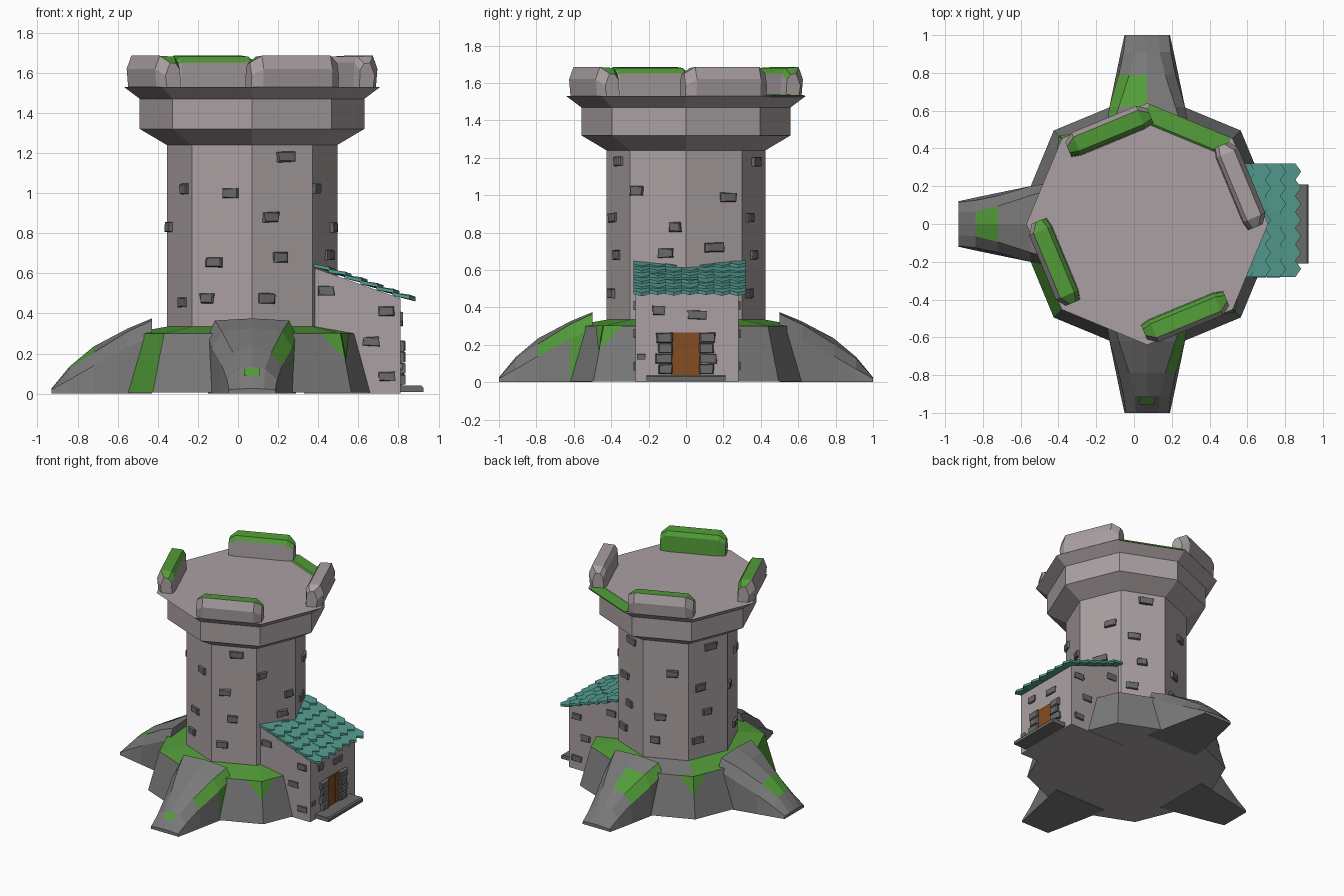
import bpy, bmesh, math, random
from mathutils import Vector

if "Cube" in bpy.data.objects:
    bpy.data.objects.remove(bpy.data.objects["Cube"])

random.seed(4)
CX = 0.07                      # tower axis
C22 = math.cos(math.pi / 8)


def material(name, rgb):
    m = bpy.data.materials.new(name)
    m.diffuse_color = (*rgb, 1)
    m.use_nodes = True
    m.node_tree.nodes["Principled BSDF"].inputs["Base Color"].default_value = m.diffuse_color
    return m


PLASTER = material("pale stone", (0.40, 0.35, 0.36))
ROCK = material("rock grey", (0.19, 0.19, 0.19))
BRICK = material("brick grey", (0.145, 0.145, 0.145))
MOSS = material("moss green", (0.085, 0.33, 0.04))
TILE = material("teal tile", (0.09, 0.34, 0.28))
WOOD = material("door wood", (0.23, 0.075, 0.016))


def build(name, verts, faces, mats, idx=None, fix=True):
    me = bpy.data.meshes.new(name)
    me.from_pydata([tuple(v) for v in verts], [], faces)
    for m in mats:
        me.materials.append(m)
    if idx:
        me.polygons.foreach_set("material_index", idx)
    if fix:
        bm = bmesh.new()
        bm.from_mesh(me)
        bmesh.ops.recalc_face_normals(bm, faces=bm.faces)
        bm.to_mesh(me)
        bm.free()
    ob = bpy.data.objects.new(name, me)
    bpy.context.collection.objects.link(ob)
    return ob


def polar(deg, d, t, z):
    """Point at radial distance d and sideways offset t from the tower axis."""
    a = math.radians(deg)
    return Vector((CX + d * math.cos(a) - t * math.sin(a),
                   d * math.sin(a) + t * math.cos(a), z))


def loft(sections, closed=True):
    """Bridge equal-length point loops; returns verts and faces with end caps last."""
    n = len(sections[0])
    verts = [p for s in sections for p in s]
    faces = [(i * n + j, i * n + (j + 1) % n, (i + 1) * n + (j + 1) % n, (i + 1) * n + j)
             for i in range(len(sections) - 1) for j in range(n)]
    faces += [tuple(range(n)), tuple(range(len(verts) - n, len(verts)))]
    return verts, faces


def octagon(r, z):
    return [polar(45 * k, r, 0, z) for k in range(8)]


# tower shaft with flared crown
v, f = loft([octagon(r, z) for r, z in
             [(0.425, 0.2), (0.425, 1.24), (0.56, 1.32), (0.56, 1.47), (0.64, 1.53)]])
build("tower", v, f, [PLASTER])

# rocky octagonal base: mossy ledge, one mossy side, pale underside
RB, RT = 0.70, 0.62
v, f = loft([octagon(RB, 0.005), octagon(RT, 0.30), octagon(0.42, 0.335)])
idx = [1 if k == 4 else 0 for k in range(8)] + [0 if k in (2,) else 1 for k in range(8)] + [2, 0]
build("rock_base", v, f, [ROCK, MOSS, PLASTER], idx)

# moss corners draped over the base
v, f = [], []
for k in (3, 7):
    top, low = polar(45 * k, RT, 0, 0.303), polar(45 * k, RB, 0, 0.005)
    tip = top.lerp(low, 0.45)
    for s in (-1, 1):
        side = top.lerp(polar(45 * (k + s), RT, 0, 0.303), 0.22)
        out = polar(45 * k + 22.5 * s, 0.005, 0, 0) - Vector((CX, 0, 0))
        n = len(v)
        v += [p + out for p in (top, side, tip)]
        f.append((n, n + 1, n + 2) if s > 0 else (n, n + 2, n + 1))
build("moss_corners", v, f, [MOSS], fix=False)

# three rock buttresses; mossy faces given as (segment, strip)
SECT = [  # d, bottom half, shoulder half, shoulder z, top half, top z, ridge z
    (0.50, 0.220, 0.220, 0.29, 0.185, 0.365, 0.375),
    (0.62, 0.200, 0.200, 0.23, 0.150, 0.310, 0.325),
    (0.79, 0.165, 0.150, 0.14, 0.095, 0.205, 0.235),
    (0.91, 0.140, 0.125, 0.07, 0.065, 0.125, 0.135),
    (1.00, 0.120, 0.115, 0.02, 0.060, 0.024, 0.026)]
for name, ang, moss in (("front_buttress", 270, {(0, 4), (1, 4), (0, 5)}),
                        ("left_buttress", 180, {(2, 2), (2, 3)}),
                        ("back_buttress", 90, {(0, 4), (1, 4), (1, 3)})):
    secs = [[polar(ang, d, t, z) for t, z in
             ((-b, 0.0), (-s, sz), (-h, tz), (0, rz), (h, tz), (s, sz), (b, 0.0))]
            for d, b, s, sz, h, tz, rz in SECT]
    v, f = loft(secs)
    idx = [1 if (i, j) in moss else 0 for i in range(4) for j in range(7)] + [0, 0]
    build(name, v, f, [ROCK, MOSS], idx)
# small moss patch on the front toe
v = [polar(270, d, t, z) for d, t, z in
     ((0.92, -0.04, 0.126), (0.92, 0.04, 0.126), (0.955, 0.04, 0.088), (0.955, -0.04, 0.088))]
build("moss_toe_patch", v, [(3, 2, 1, 0)], [MOSS], fix=True)

# parapet blocks on every other side of the crown
for k, ang in enumerate((22.5, 112.5, 202.5, 292.5)):
    secs = []
    for t, e in ((-0.235, 1), (-0.185, 0), (0.185, 0), (0.235, 1)):
        drop = 0.035 * e
        secs.append([polar(ang, d, t, z) for d, z in
                     ((0.592 - drop, 1.53), (0.60 - drop, 1.62 - drop), (0.575 - drop, 1.685 - drop),
                      (0.495 + drop / 3, 1.68 - drop), (0.475 + drop / 3, 1.65 - drop),
                      (0.47 + drop / 3, 1.53))])
    v, f = loft(secs)
    green = set() if k == 0 else ({2, 3, 4} if k == 3 else {2, 3})
    idx = [1 if j in green else 0 for i in range(3) for j in range(6)] + [0, 0]
    build("parapet_block_%d" % (k + 1), v, f, [PLASTER, MOSS], idx)

# moss strip along the open back edge of the crown
prof = [(0.49, 1.53), (0.50, 1.538), (0.592, 1.534), (0.592, 1.525)]
v, f = loft([[polar(67.5, d, t, z) for d, z in prof] for t in (-0.235, 0.235)])
build("moss_crown_strip", v, f, [MOSS])

# lean-to house
def yprism(pts, y0, y1):
    return loft([[Vector((x, y, z)) for x, z in pts] for y in (y0, y1)])


Y0, Y1 = -0.27, 0.28
v, f = yprism([(0.33, 0), (0.81, 0), (0.81, 0.475), (0.33, 0.645)], Y0, Y1)
build("house_walls", v, f, [PLASTER])

# overlapping pointed roof tiles
v, f = [], []
W = 0.6 / 7
for i in range(6):
    for j in range(7):
        x0, yc = 0.37 + 0.08 * i, -0.28 + W * (j + 0.5)
        lift = random.uniform(0.010, 0.020)
        shape = [(x0, yc - W / 2, 0), (x0 + 0.085, yc - W / 2, lift), (x0 + 0.115, yc, lift),
                 (x0 + 0.085, yc + W / 2, lift), (x0, yc + W / 2, 0)]
        secs = [[Vector((x, y, 0.642 - 0.36 * (x - 0.38) + l + th)) for x, y, l in shape]
                for th in (-0.013, 0.004)]
        tv, tf = loft(secs)
        f += [tuple(q + len(v) for q in face) for face in tf]
        v += tv
build("roof_tiles", v, f, [TILE])


# stones: slightly irregular blocks set on a wall
def stones(name, items, mat, jit=0.006):
    v, f = [], []
    for pos, tan, w, h, depth in items:
        nor = tan.cross(Vector((0, 0, 1)))
        secs = []
        for o, s in ((-0.01, 1), (depth * 0.7, 1), (depth, 0.85)):
            secs.append([pos + nor * o + tan * (a * w * s / 2 + random.uniform(-jit, jit))
                         + Vector((0, 0, b * h * s / 2 + random.uniform(-jit, jit) * 0.6))
                         for a, b in ((-1, -1), (1, -1), (1, 1), (-1, 1))])
        sv, sf = loft(secs)
        f += [tuple(q + len(v) for q in face) for face in sf]
        v += sv
    build(name, v, f, [mat])


A = [(0.02, 1.18, 0.10), (-0.065, 0.88, 0.085), (-0.01, 0.68, 0.07), (-0.085, 0.475, 0.085)]
B = [(0.05, 1.0, 0.075), (-0.04, 0.655, 0.085), (-0.075, 0.475, 0.07)]
C = [(0.08, 1.02, 0.08), (-0.12, 0.83, 0.07), (0.05, 0.455, 0.085)]
D = [(-0.12, 1.025, 0.07), (0.10, 0.83, 0.07), (0.05, 0.69, 0.08)]
E = [(0.08, 0.99, 0.085), (0.0, 0.72, 0.10)]
items = []
for ang, pat in ((22.5, E), (67.5, A), (112.5, B), (157.5, A), (202.5, C),
                 (247.5, B), (292.5, A), (337.5, D)):
    a = math.radians(ang)
    for t, z, w in pat:
        items.append((polar(ang, 0.425 * C22, t, z),
                      Vector((-math.sin(a), math.cos(a), 0)), w, 0.05, 0.018))
stones("tower_stones", items, BRICK)

# house stones: door wall, then both side walls
FRONT = Vector((0, 1, 0))
items = [(Vector((0.81, y, z)), FRONT, w, h, 0.012) for y, z, w, h in
         ((-0.145, 0.385, 0.065, 0.05), (0.06, 0.36, 0.10, 0.045), (-0.24, 0.135, 0.04, 0.025))]
for x, z in ((0.44, 0.515), (0.74, 0.41), (0.665, 0.26), (0.74, 0.085)):
    for y, s in ((Y0, 1), (Y1, -1)):
        items.append((Vector((x, y, z)), Vector((s, 0, 0)), 0.08, 0.045, 0.012))
stones("house_stones", items, BRICK)

# door surround
items = []
for s in (-1, 1):
    for i, w in enumerate((0.075, 0.09, 0.075, 0.085)):
        items.append((Vector((0.81, s * (0.072 + w / 2), 0.07 + 0.056 * i)), FRONT, w, 0.052, 0.025))
stones("door_surround", items, BRICK, 0.004)

# plank door and doorstep
for i in range(3):
    y = -0.08 + 0.16 / 3 * i
    v, f = yprism([(0.80, 0.03), (0.816, 0.03), (0.816, 0.265), (0.80, 0.265)], y + 0.001, y + 0.0525)
    build("door_plank_%d" % (i + 1), v, f, [WOOD])
v, f = yprism([(0.79, 0.008), (0.925, 0.008), (0.925, 0.03), (0.915, 0.04), (0.79, 0.04)], -0.21, 0.21)
build("doorstep", v, f, [BRICK])
